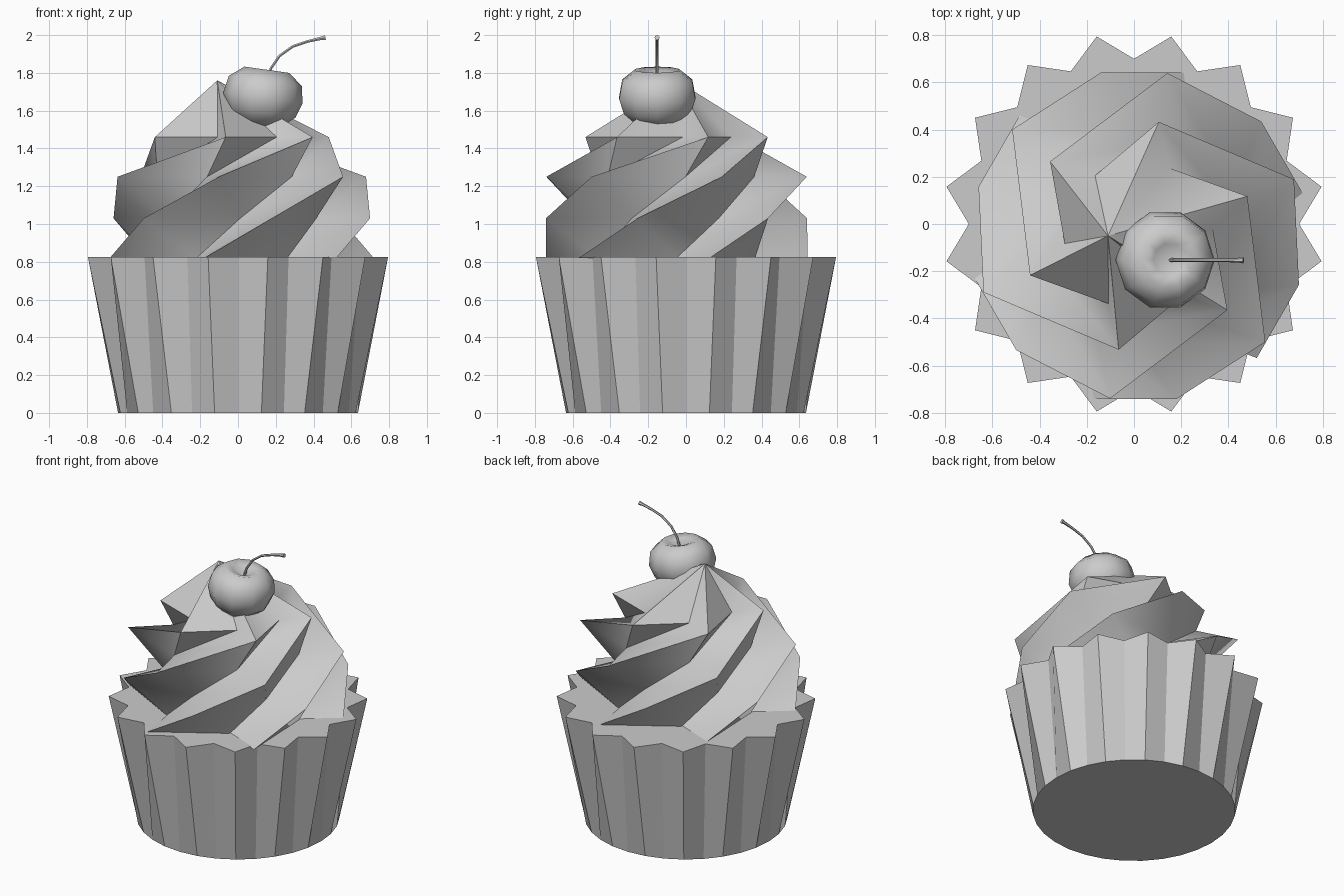
import bpy
import bmesh
from math import radians, cos, sin, pi
from mathutils import Vector, Matrix

if "Cube" in bpy.data.objects:
    bpy.data.objects.remove(bpy.data.objects["Cube"])


def make_object(name, bm, smooth_angle=None):
    bmesh.ops.recalc_face_normals(bm, faces=bm.faces[:])
    mesh = bpy.data.meshes.new(name)
    bm.to_mesh(mesh)
    bm.free()
    obj = bpy.data.objects.new(name, mesh)
    bpy.context.collection.objects.link(obj)
    if smooth_angle:
        bpy.ops.object.select_all(action='DESELECT')
        obj.select_set(True)
        bpy.context.view_layer.objects.active = obj
        bpy.ops.object.shade_smooth_by_angle(angle=radians(smooth_angle))
    return obj


def polar(r, deg, z, cx=0.0, cy=0.0):
    return Vector((cx + r * cos(radians(deg)), cy + r * sin(radians(deg)), z))


# Pleated paper cup: round base, zig-zag rim
bm = bmesh.new()
base = [bm.verts.new(polar(0.635, i * 11.25, 0)) for i in range(32)]
rim = [bm.verts.new(polar(0.81 if i % 2 else 0.70, i * 11.25, 0.825)) for i in range(32)]
bm.faces.new(base[::-1])
bm.faces.new(rim)
for i in range(32):
    j = (i + 1) % 32
    bm.faces.new((base[i], base[j], rim[j], rim[i]))
make_object("paper_cup", bm)

# Piped frosting: a six-pointed star twisted up through four levels to one peak
# (tip radius, angle of first tip, height, valley radius)
levels = [(0.72, 14, 0.82, 0.48), (0.71, 43, 1.03, 0.46),
          (0.70, 80, 1.25, 0.45), (0.49, 140, 1.46, 0.315)]
CX, CY = 0.02, -0.05
bm = bmesh.new()
tips, valleys = [], []
for r, a, z, rv in levels:
    tips.append([bm.verts.new(polar(r, a + 60 * i, z, CX, CY)) for i in range(6)])
    valleys.append([bm.verts.new(polar(rv, a + 60 * i + 46, z, CX, CY)) for i in range(6)])
for lo, hi, vlo, vhi in zip(tips, tips[1:], valleys, valleys[1:]):
    for i in range(6):
        # upper side of the ridge, then its overhanging underside
        bm.faces.new((vlo[i - 1], lo[i], hi[i]))
        bm.faces.new((vlo[i - 1], hi[i], vhi[i - 1]))
        bm.faces.new((lo[i], vlo[i], hi[i]))
        bm.faces.new((vlo[i], vhi[i], hi[i]))
bm.faces.new([v for pair in zip(tips[0], valleys[0]) for v in pair])
peak = bm.verts.new((-0.11, -0.05, 1.76))
top_ring = [v for pair in zip(tips[-1], valleys[-1]) for v in pair]
for a, b in zip(top_ring, top_ring[1:] + top_ring[:1]):
    bm.faces.new((a, b, peak))
make_object("frosting_swirl", bm, 45)

# Cherry: lathed profile with a shallow dimple, slightly tilted
profile = [(0.11, -0.145), (0.185, -0.08), (0.212, 0.0), (0.195, 0.09), (0.12, 0.15), (0.07, 0.135)]
SEG = 10
bm = bmesh.new()
rings = [[bm.verts.new(polar(r, 360 * i / SEG, z)) for i in range(SEG)] for r, z in profile]
bottom = bm.verts.new((0, 0, -0.16))
dimple = bm.verts.new((0, 0, 0.10))
for i in range(SEG):
    j = (i + 1) % SEG
    for a, b in zip(rings, rings[1:]):
        bm.faces.new((a[i], a[j], b[j], b[i]))
    bm.faces.new((bottom, rings[0][j], rings[0][i]))
    bm.faces.new((dimple, rings[-1][i], rings[-1][j]))
cherry = make_object("cherry", bm, 80)
cherry.matrix_world = Matrix.Translation((0.132, -0.152, 1.668)) @ Matrix.Rotation(radians(8), 4, 'Y')

# Cherry stem: thin bent tube that flares at the end
path = [(0.15, 1.75, 0.008), (0.175, 1.825, 0.008), (0.22, 1.89, 0.008),
        (0.29, 1.94, 0.008), (0.37, 1.967, 0.008), (0.44, 1.983, 0.010), (0.463, 1.987, 0.014)]
bm = bmesh.new()
rings = []
for n, (x, z, r) in enumerate(path):
    p, q = path[max(n - 1, 0)], path[min(n + 1, len(path) - 1)]
    d = Vector((q[0] - p[0], 0, q[1] - p[1])).normalized()
    side, up = Vector((0, 1, 0)), Vector((-d.z, 0, d.x))
    rings.append([bm.verts.new(Vector((x, -0.153, z)) + r * (side * cos(t * pi / 3) + up * sin(t * pi / 3)))
                  for t in range(6)])
for a, b in zip(rings, rings[1:]):
    for i in range(6):
        j = (i + 1) % 6
        bm.faces.new((a[i], a[j], b[j], b[i]))
bm.faces.new(rings[0])
bm.faces.new(rings[-1])
make_object("cherry_stem", bm, 40)
